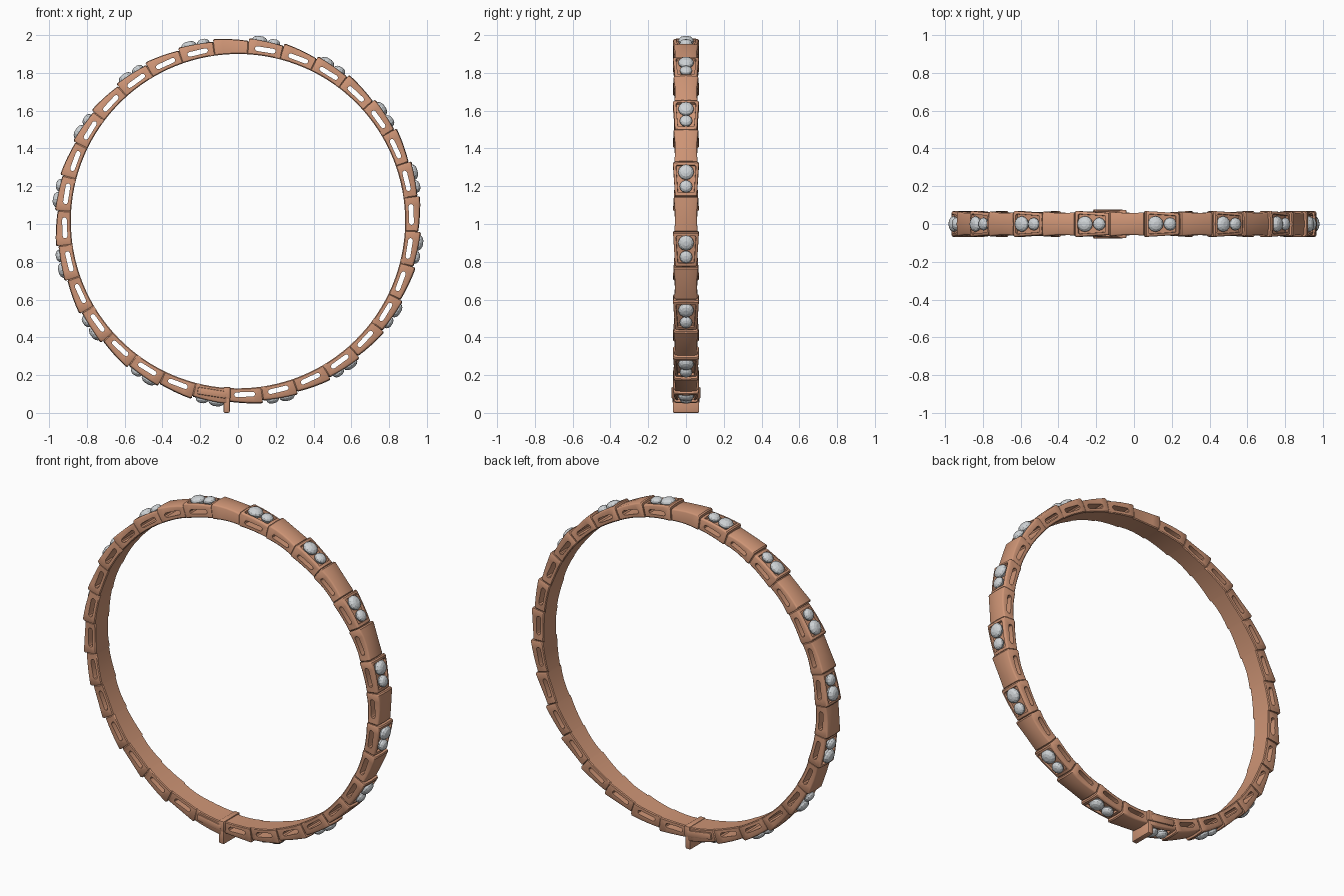
import bpy, bmesh, math

if "Cube" in bpy.data.objects:
    bpy.data.objects.remove(bpy.data.objects["Cube"])

CENTER_Z, N, OFFSET = 1.015, 32, 2.2      # ring centre, link count, start angle
STEP = 360 / N
R_IN = 0.885


def material(name, col):
    m = bpy.data.materials.new(name)
    m.diffuse_color = (*col, 1)
    m.use_nodes = True
    m.node_tree.nodes["Principled BSDF"].inputs["Base Color"].default_value = m.diffuse_color
    return m


COPPER = material("copper", (0.62, 0.30, 0.18))
GEM_GREY = material("pale_grey_gem", (0.62, 0.65, 0.67))


def to_mesh(bm, name, mat=None, smooth=True):
    bmesh.ops.recalc_face_normals(bm, faces=bm.faces)
    me = bpy.data.meshes.new(name)
    bm.to_mesh(me)
    bm.free()
    if mat:
        me.materials.append(mat)
    if smooth:
        finish(me)
    return me


def finish(me):
    me.shade_smooth()
    me.set_sharp_from_angle(angle=math.radians(32))


def place(me, name, angle=0.0):
    ob = bpy.data.objects.new(name, me)
    ob.location.z = CENTER_Z
    ob.rotation_euler.y = -math.radians(angle)
    bpy.context.collection.objects.link(ob)
    return ob


def loft(rings, name, mat=None, smooth=True):
    bm = bmesh.new()
    vs = [[bm.verts.new(p) for p in ring] for ring in rings]
    n = len(vs[0])
    for a, b in zip(vs, vs[1:]):
        for i in range(n):
            bm.faces.new((a[i], a[(i + 1) % n], b[(i + 1) % n], b[i]))
    bm.faces.new(vs[0])
    bm.faces.new(vs[-1])
    return to_mesh(bm, name, mat, smooth)


def link_mesh(name, w0, wm, w1, r0, r1):
    """Curved link, flaring from a narrow end to a wide end."""
    rings = []
    half = math.radians(STEP / 2)
    for t in (-1, -0.94, -0.5, 0, 0.5, 0.92, 1):
        w = wm + (w1 - w0) / 2 * t + ((w0 + w1) / 2 - wm) * t * t
        r = r0 + (r1 - r0) * (t + 1) / 2
        c = 0.008
        if abs(t) == 1:                    # rounded end lips
            w, r = w - 0.004, r - 0.005
        sec = [(-w + 0.004, R_IN), (w - 0.004, R_IN), (w, R_IN + 0.005), (w, r - c),
               (w - 0.003, r - 0.003), (w - c, r), (0, r + 0.003), (-w + c, r),
               (-w + 0.003, r - 0.003), (-w, r - c), (-w, R_IN + 0.005)]
        a = half * t
        rings.append([(q * math.cos(a), y, q * math.sin(a)) for y, q in sec])
    return loft(rings, name, COPPER)


def slot_cutter():
    """Rounded slot running sideways through a link."""
    pts = []
    for s in (1, -1):
        for k in range(5):
            a = math.radians(-90 + 45 * k)
            pts.append((0.918 + s * 0.0125 * math.sin(a), s * (0.043 + 0.0125 * math.cos(a))))
    return loft([[(x, y, z) for x, z in pts] for y in (-0.2, 0.2)], "slot_cutter", smooth=False)


def tray_cutter():
    """Tapered recess that holds the two gems."""
    rings = []
    for x, s in ((0.946, 0.94), (1.02, 1.06)):
        rings.append([(x + 0.004 * z / 0.075, y * s, z * s) for y, z in
                      ((-0.045, -0.076), (0.045, -0.076), (0.055, 0.07),
                       (0.050, 0.078), (-0.050, 0.078), (-0.055, 0.07))])
    return loft(rings, "tray_cutter", smooth=False)


def cut(me, *cutters):
    ob = place(me, "blank")
    helpers = []
    for c in cutters:
        h = place(c, "cutter")
        h.hide_render = True
        helpers.append(h)
        m = ob.modifiers.new("cut", 'BOOLEAN')
        m.operation, m.solver, m.object = 'DIFFERENCE', 'EXACT', h
    bpy.context.view_layer.update()
    res = bpy.data.meshes.new_from_object(ob.evaluated_get(bpy.context.evaluated_depsgraph_get()))
    for o in helpers + [ob]:
        bpy.data.objects.remove(o)
    res.materials.clear()
    res.materials.append(COPPER)
    finish(res)
    return res


def gem(name, rad, z0, h):
    """Low faceted round stone facing outward (+x)."""
    rings = []
    for f, x in ((0.85, 0), (1, 0.35), (0.93, 0.62), (0.68, 0.87), (0.32, 1)):
        rings.append([(0.946 + h * x, f * rad * math.cos(k * math.pi / 6),
                       z0 + f * rad * math.sin(k * math.pi / 6)) for k in range(12)])
    return loft(rings, name, GEM_GREY, smooth=False)


def box(name, lo, hi, bevel):
    bm = bmesh.new()
    bmesh.ops.create_cube(bm, size=1)
    for v in bm.verts:
        v.co = [(l + h) / 2 + c * (h - l) for l, h, c in zip(lo, hi, v.co)]
    bmesh.ops.bevel(bm, geom=bm.edges[:], offset=bevel, segments=2, affect='EDGES', profile=0.5)
    return to_mesh(bm, name, COPPER)


# Link variants
plain = dict(w0=0.062, wm=0.058, w1=0.066, r0=0.953, r1=0.970)
jewel = dict(w0=0.058, wm=0.063, w1=0.069, r0=0.956, r1=0.968)
plain_solid = link_mesh("plain_solid", **plain)
plain_slot = cut(link_mesh("plain_blank", **plain), slot_cutter())
jewel_slot = cut(link_mesh("jewel_blank", **jewel), slot_cutter(), tray_cutter())
clasp = cut(link_mesh("clasp_blank", w0=0.066, wm=0.070, w1=0.072, r0=0.956, r1=0.968), tray_cutter())
big_gem = gem("big_gem", 0.042, 0.037, 0.040)
small_gem = gem("small_gem", 0.034, -0.040, 0.035)

# Ring of links, every second one set with gems
CLASP_K, TOP_K = 23, 8
for k in range(N):
    a = OFFSET + STEP * k
    if k == CLASP_K:
        place(clasp, "clasp_link", a)
    elif k == TOP_K:
        place(plain_solid, "top_link", a)
    else:
        place(jewel_slot if k % 2 else plain_slot, "jewel_link" if k % 2 else "plain_link", a)
    if k % 2:
        place(big_gem, "large_gem", a)
        place(small_gem, "small_gem", a)

# Raised side plates on the clasp link
for s in (-1, 1):
    y = sorted((s * 0.06, s * 0.077))
    place(box("clasp_plate", (0.900, y[0], -0.07), (0.938, y[1], 0.085), 0.006),
          "clasp_side_plate", OFFSET + STEP * CLASP_K)

# Clasp collar and thumb tab at the bottom
place(box("collar", (-0.076, -0.075, 0.075 - CENTER_Z), (-0.040, 0.075, 0.137 - CENTER_Z), 0.006), "clasp_collar")
place(box("tab", (-0.077, -0.070, -CENTER_Z), (-0.043, 0.070, 0.10 - CENTER_Z), 0.008), "clasp_tab")
